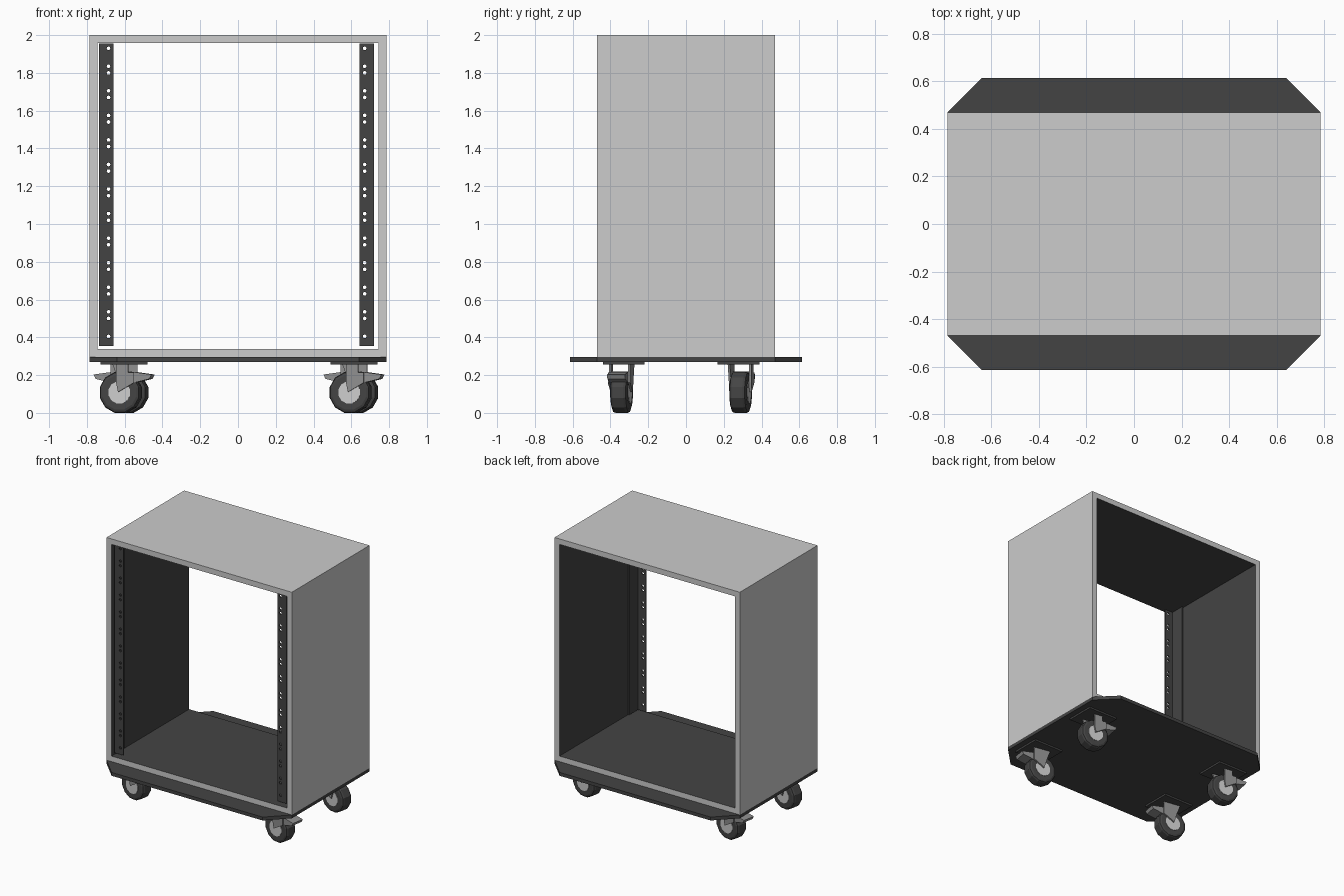
import bpy, bmesh, math
from mathutils import Matrix, Vector

cube = bpy.data.objects.get("Cube")
if cube:
    bpy.data.objects.remove(cube, do_unlink=True)


def material(name, srgb):
    v = ((srgb + 0.055) / 1.055) ** 2.4
    m = bpy.data.materials.new(name)
    m.use_nodes = True
    m.diffuse_color = (v, v, v, 1)
    m.node_tree.nodes["Principled BSDF"].inputs["Base Color"].default_value = (v, v, v, 1)
    return m


LIGHT = material("light_grey", 0.8)
DARK = material("charcoal", 0.267)
METAL = material("mid_grey_metal", 0.56)
UPRIGHT = Matrix.Rotation(math.pi / 2, 4, 'X')  # turns an x,y profile into x,z


def finish(name, bm, mats, matrix=Matrix()):
    bmesh.ops.recalc_face_normals(bm, faces=bm.faces)
    mesh = bpy.data.meshes.new(name)
    bm.to_mesh(mesh)
    bm.free()
    for m in mats:
        mesh.materials.append(m)
    obj = bpy.data.objects.new(name, mesh)
    obj.matrix_world = matrix
    bpy.context.collection.objects.link(obj)
    return obj


def prism(name, pts, depth, mat, matrix=Matrix()):
    """Extrude an outline along z, centred on z = 0."""
    bm = bmesh.new()
    face = bm.faces.new([bm.verts.new((x, y, -depth / 2)) for x, y in pts])
    out = bmesh.ops.extrude_face_region(bm, geom=[face])
    verts = [g for g in out["geom"] if isinstance(g, bmesh.types.BMVert)]
    bmesh.ops.translate(bm, verts=verts, vec=(0, 0, depth))
    return finish(name, bm, [mat], matrix)


def box(name, size, centre, mat, matrix=Matrix()):
    x, y = size[0] / 2, size[1] / 2
    return prism(name, [(-x, -y), (x, -y), (x, y), (-x, y)], size[2], mat,
                 matrix @ Matrix.Translation(centre))


# Cabinet: open sleeve, light outside and on the rims, dark inside
Z0, Z1, WALL = 0.295, 2.0, 0.042
mid = Vector((0, 0, (Z0 + Z1) / 2))
bm = bmesh.new()
bmesh.ops.create_cube(bm, size=1, matrix=Matrix.Translation(mid)
                      @ Matrix.Diagonal((1.57, 0.94, Z1 - Z0, 1)))
ends = [f for f in bm.faces if abs(f.normal.y) > 0.9]
bmesh.ops.inset_individual(bm, faces=ends, thickness=WALL, use_even_offset=True)
loops = [e for f in ends for e in f.edges]
bmesh.ops.delete(bm, geom=ends, context='FACES_ONLY')
inner = bmesh.ops.bridge_loops(bm, edges=loops)["faces"]
for f in inner:
    f.material_index = 1
finish("cabinet", bm, [LIGHT, DARK])

# Base board with cut corners
half = [(0.785, -0.47), (0.785, 0.47), (0.64, 0.615)]
outline = half + [(-0.64, 0.615), (-0.785, 0.47), (-0.785, -0.47), (-0.64, -0.615), (0.64, -0.615)]
prism("base_board", outline, 0.026, DARK, Matrix.Translation((0, 0, 0.282)))


# Rack rails: perforated face with a flange running back from its outer edge
def add_loop(curve, pts):
    s = curve.splines.new('POLY')
    s.points.add(len(pts) - 1)
    for p, (x, y) in zip(s.points, pts):
        p.co = (x, y, 0, 1)
    s.use_cyclic_u = True


def rail(name, side):
    cx = side * 0.69 - 0.0075
    curve = bpy.data.curves.new(name, 'CURVE')
    curve.dimensions = '2D'
    curve.fill_mode = 'BOTH'
    curve.extrude = 0.005
    w, lo, hi = 0.038, 0.355, 1.955
    add_loop(curve, [(-w, lo), (w, lo), (w, hi), (-w, hi)])
    heights = [1.93 - 0.13 * i for i in range(12)]
    heights = [h for h in heights] + [h - 0.095 for h in heights]
    for h in heights:
        add_loop(curve, [(-0.012 * -1 + 0.01 * math.cos(a * math.pi / 4),
                          h + 0.01 * math.sin(a * math.pi / 4)) for a in range(8)])
    temp = bpy.data.objects.new(name + "_outline", curve)
    bpy.context.collection.objects.link(temp)
    graph = bpy.context.evaluated_depsgraph_get()
    mesh = bpy.data.meshes.new_from_object(temp.evaluated_get(graph))
    bpy.data.objects.remove(temp, do_unlink=True)
    mesh.materials.clear()
    mesh.materials.append(DARK)
    for p in mesh.polygons:
        p.use_smooth = False
    obj = bpy.data.objects.new(name, mesh)
    # Holes sit toward the middle of the cabinet
    flip = Matrix.Rotation(math.pi, 4, 'Z') if side > 0 else Matrix()
    obj.matrix_world = Matrix.Translation((cx, -0.44, 0)) @ flip @ UPRIGHT
    bpy.context.collection.objects.link(obj)
    box(name + "_flange", (0.01, 0.11, hi - lo),
        (cx + side * 0.033, -0.385, (lo + hi) / 2), DARK)


rail("left_rail", 1)
rail("right_rail", -1)


# Casters: mount plate, fork, brake lever and twelve-sided wheel
def cylinder(name, radius, depth, mat, matrix, bevel=0):
    bm = bmesh.new()
    bmesh.ops.create_cone(bm, cap_ends=True, segments=12, radius1=radius, radius2=radius,
                          depth=depth, matrix=Matrix.Rotation(math.pi / 12, 4, 'Z'))
    if bevel:
        rims = [e for e in bm.edges if abs(e.verts[0].co.z - e.verts[1].co.z) < 0.001]
        bmesh.ops.bevel(bm, geom=rims, offset=bevel, segments=2, profile=0.5, affect='EDGES')
    finish(name, bm, [mat], matrix)


LEG = [(-0.03, 0.262), (0.035, 0.262), (0.035, 0.215), (0.065, 0.215),
       (0.065, 0.16), (-0.02, 0.11), (-0.03, 0.16)]
WIDE_LEG = [(-0.07, 0.262), (0.065, 0.262), (0.065, 0.16), (-0.02, 0.11), (-0.04, 0.18)]
LEVER = [(0.03, 0.218), (0.065, 0.216), (0.158, 0.203), (0.147, 0.18), (0.065, 0.16)]
R = 0.112


def caster(name, x, y, turn):
    place = Matrix.Translation((x, y, 0)) @ Matrix.Rotation(turn, 4, 'Z')
    box(name + "_mount", (0.25, 0.22, 0.014), (0, 0, 0.262), DARK, place)
    body = place @ Matrix.Rotation(math.radians(-10), 4, 'Z') @ Matrix.Translation((0, -0.014, 0))
    for part, pts, off in (("outer_leg", LEG, -0.054), ("inner_leg", WIDE_LEG, 0.054)):
        prism(name + "_" + part, pts, 0.012, METAL,
              body @ Matrix.Translation((0, off, 0)) @ UPRIGHT)
    prism(name + "_lever", LEVER, 0.096, METAL, body @ UPRIGHT)
    axle = body @ Matrix.Translation((-0.015, 0, R * math.cos(math.pi / 12))) @ UPRIGHT
    cylinder(name + "_wheel", R, 0.09, DARK, axle, 0.018)
    cylinder(name + "_hub", 0.06, 0.096, LIGHT, axle)


for side, x in (("left", 0.614), ("right", -0.603)):
    caster("front_" + side + "_caster", x, -0.33, 0)
    caster("back_" + side + "_caster", x, 0.278, math.pi)
